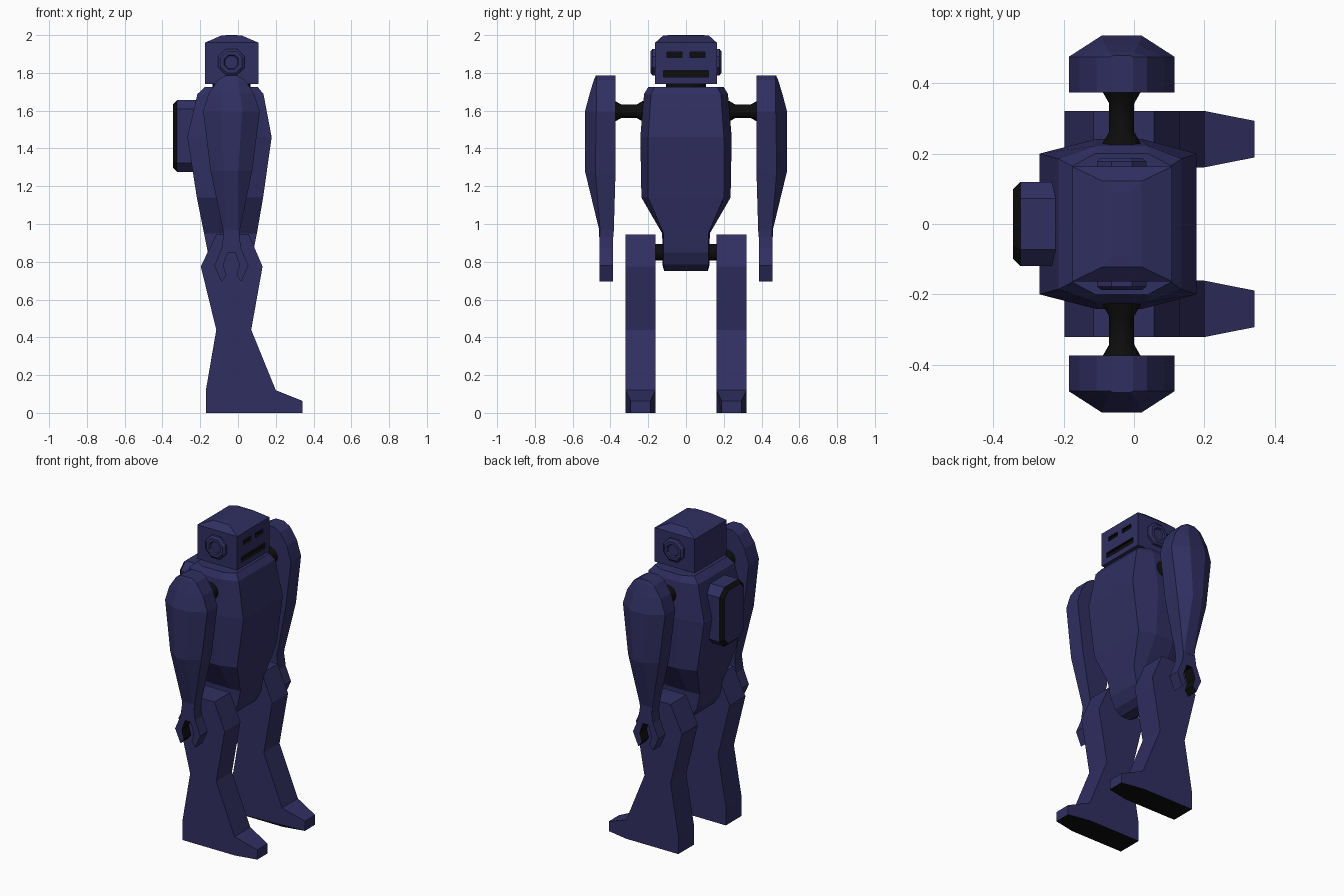
import bpy, bmesh, math
from mathutils import Vector

if "Cube" in bpy.data.objects:
    bpy.data.objects.remove(bpy.data.objects["Cube"])

CX = -0.035  # body centre line in x


def material(name, rgb):
    m = bpy.data.materials.new(name)
    m.diffuse_color = (*rgb, 1)
    m.use_nodes = True
    m.node_tree.nodes["Principled BSDF"].inputs["Base Color"].default_value = m.diffuse_color
    return m


NAVY = material("navy", (0.03, 0.028, 0.12))
BLACK = material("black", (0.004, 0.004, 0.004))


def loft(name, rings, mats=(NAVY, BLACK), dark=None, caps=True):
    """Skin equal-length rings of points; dark(face) picks black faces."""
    bm = bmesh.new()
    vs = [[bm.verts.new(p) for p in r] for r in rings]
    n = len(rings[0])
    for a, b in zip(vs, vs[1:]):
        for i in range(n):
            j = (i + 1) % n
            bm.faces.new((a[i], a[j], b[j], b[i]))
    if caps:
        bm.faces.new(vs[0][::-1])
        bm.faces.new(vs[-1])
    bmesh.ops.recalc_face_normals(bm, faces=bm.faces)
    if dark:
        for f in bm.faces:
            f.normal_update()
            f.material_index = 1 if dark(f) else 0
    me = bpy.data.meshes.new(name)
    bm.to_mesh(me)
    bm.free()
    for m in mats:
        me.materials.append(m)
    ob = bpy.data.objects.new(name, me)
    bpy.context.collection.objects.link(ob)
    return ob


def rect(x0, x1, y, z):
    return [(x0, -y, z), (x1, -y, z), (x1, y, z), (x0, y, z)]


def lathe_y(name, profile, z, side, n, mats, smooth=False):
    """Turned part about a y axis; profile holds (radius, y)."""
    rings = [[(CX + r * math.cos(2 * math.pi * (k + .5) / n), side * y,
               z + r * math.sin(2 * math.pi * (k + .5) / n)) for k in range(n)]
             for r, y in profile]
    ob = loft(name, rings, mats)
    if smooth:
        for p in ob.data.polygons:
            p.use_smooth = len(p.vertices) == 4
    return ob


# Torso: eight-sided sections (z, back x, front x, half front width, side x range, half width)
torso = [(1.725, -.175, .105, .165, -.11, .04, .2),
         (1.688, -.215, .135, .185, -.11, .04, .222),
         (1.46, -.268, .178, .2, -.105, .02, .242),
         (1.14, -.218, .133, .2, -.1, .03, .236),
         (.95, -.18, .1, .118, -.1, .03, .126),
         (.85, -.16, .08, .118, -.09, .02, .125),
         (.785, -.115, .045, .118, -.07, .0, .125),
         (.752, -.07, .0, .112, -.05, -.02, .116)]
loft("torso", [[(x1, -w, z), (x1, w, z), (s1, y, z), (s0, y, z),
                (x0, w, z), (x0, -w, z), (s0, -y, z), (s1, -y, z)]
               for z, x0, x1, w, s0, s1, y in torso])

# Neck
loft("neck", [[(CX + .1 * math.cos(k * math.pi / 8), .105 * math.sin(k * math.pi / 8), z)
               for k in range(16)] for z in (1.71, 1.75)], (BLACK,))

# Head with hipped crown
head = loft("head", [rect(-.175, .108, .163, 1.742), rect(-.175, .108, .163, 1.96),
                     rect(-.09, .022, .122, 1.997), rect(-.06, -.01, .09, 2.0)])

# Eye and mouth slots cut into the face
for name, y0, y1, z0, z1 in (("eye_cutter_l", .022, .1, 1.882, 1.91),
                             ("eye_cutter_r", -.1, -.022, 1.882, 1.91),
                             ("mouth_cutter", -.12, .12, 1.777, 1.812)):
    cut = loft(name, [[(x, y0, z0), (x, y1, z0), (x, y1, z1), (x, y0, z1)]
                      for x in (.09, .13)], (BLACK,))
    cut.hide_render = True
    cut.hide_viewport = False
    mod = head.modifiers.new(name, "BOOLEAN")
    mod.operation = "DIFFERENCE"
    mod.solver = "EXACT"
    mod.material_mode = "TRANSFER"
    mod.object = cut
    cut.display_type = "WIRE"

# Backpack: corner-cut plate with a dark bevelled rim
def pack_ring(x, y, z, c):
    pts = [(y, z - c), (y - c, z), (c - y, z), (-y, z - c),
           (-y, c - z), (c - y, -z), (y - c, -z), (y, c - z)]
    return [(x, a, 1.466 + b) for a, b in pts]


loft("backpack", [pack_ring(-.2, .12, .19, .048), pack_ring(-.322, .12, .19, .048),
                  pack_ring(-.343, .1, .17, .04)],
     dark=lambda f: -.34 < f.calc_center_median().x < -.323)

# Arm sections: z, half width, inner y, edge y, outer half width, outer y
arm = [(1.785, .032, .373, .475, .025, .478),
       (1.762, .072, .373, .475, .035, .488),
       (1.69, .12, .373, .475, .048, .51),
       (1.595, .15, .373, .475, .057, .535),
       (1.28, .11, .373, .48, .036, .535),
       (.97, .045, .382, .455, .034, .46),
       (.93, .043, .384, .455, .034, .46)]
# Half of the claw outline: offset from centre line, z
claw = [(.042, .94), (.052, .87), (.09, .78), (.052, .695),
        (.027, .728), (.043, .782), (.02, .85)]
claw_outline = [(CX + x, z) for x, z in claw] + [(CX - x, z) for x, z in reversed(claw)]
# Leg and foot outline in x, z
leg = [(-.115, .945), (.057, .945), (.13, .775), (.07, .44), (.2, .12), (.342, .063),
       (.342, 0), (.2, 0), (-.17, 0), (-.17, .12), (-.115, .44), (-.197, .775)]


def in_claw(f):
    c = f.calc_center_median()
    if abs(f.normal.y) > .5:
        return False
    if abs(c.x - CX) < .01:
        return c.z < .9
    return c.z < .83 and .02 < abs(c.x - CX) < .047 and f.normal.x * (CX - c.x) > 0 \
        or (.8 < c.z < .83 and abs(c.x - CX) < .04)


for s, side in ((-1, "right"), (1, "left")):
    loft(f"{side}_arm", [[(CX - w, s * yi, z), (CX - w, s * ye, z), (CX - o, s * yo, z),
                          (CX + o, s * yo, z), (CX + w, s * ye, z), (CX + w, s * yi, z)]
                         for z, w, yi, ye, o, yo in arm])
    loft(f"{side}_claw", [[(x, s * y, z) for x, z in claw_outline] for y in (.386, .459)],
         dark=in_claw)
    # toes narrow towards the tip
    loft(f"{side}_leg", [[(x, s * (.241 + d * (.052 if x > .3 else .08)), z) for x, z in leg]
                         for d in (-1, 1)], dark=lambda f: f.normal.z < -.95)
    # axles and ear discs
    lathe_y(f"{side}_shoulder_axle", [(.055, .2), (.055, .23), (.036, .262), (.036, .342),
                                      (.057, .378)], 1.597, s, 16, (BLACK,), True)
    lathe_y(f"{side}_hip_axle", [(.045, .1), (.045, .17)], .85, s, 16, (BLACK,), True)
    lathe_y(f"{side}_ear", [(.076, .155), (.076, .177), (.062, .188), (.042, .188),
                            (.036, .178), (.02, .178)], 1.857, s, 8, (NAVY,))
